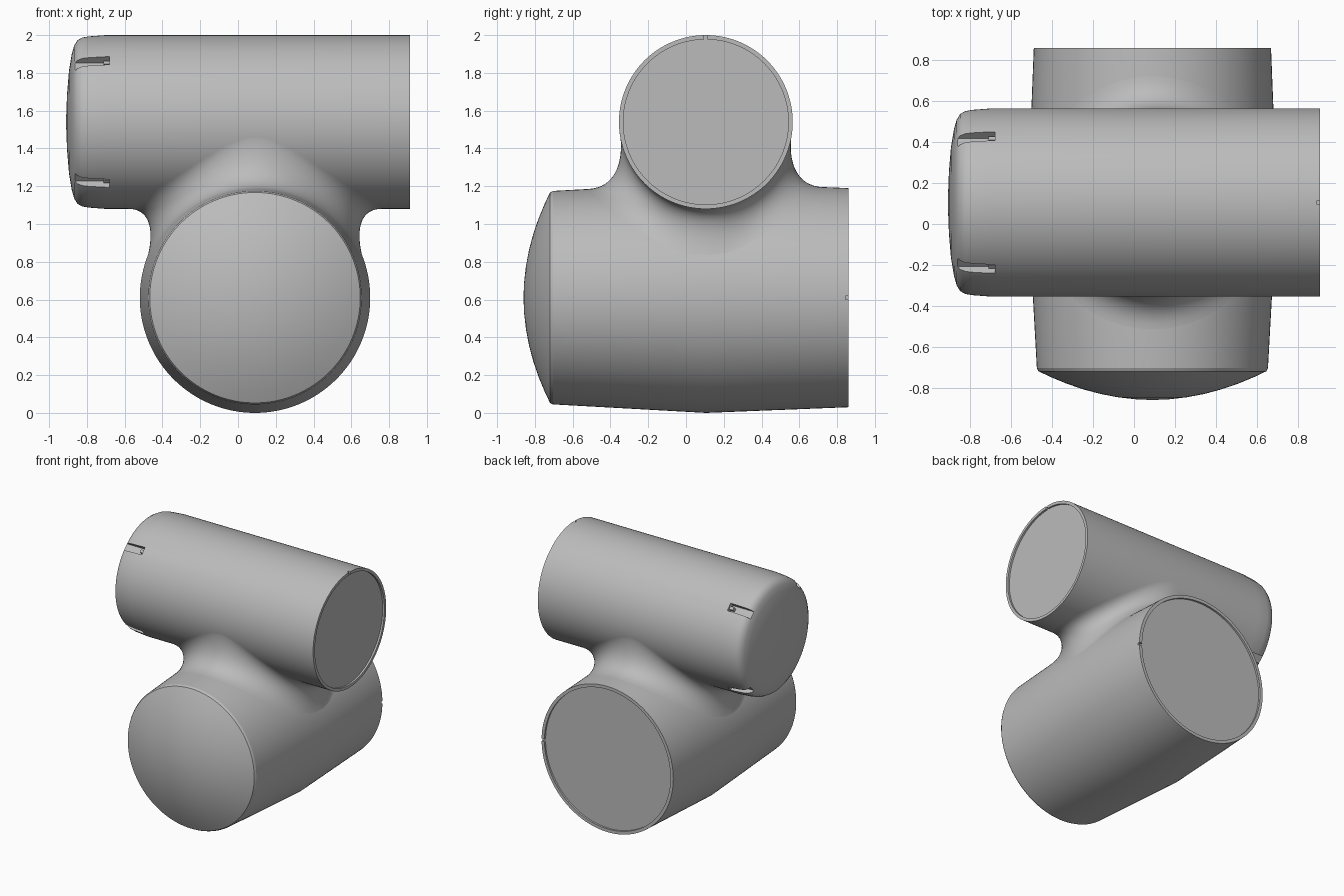
import bpy, bmesh
from math import pi, sin, cos, sqrt, radians
from mathutils import Matrix, Vector

cube = bpy.data.objects.get("Cube")
if cube:
    bpy.data.objects.remove(cube, do_unlink=True)

SEG = 128
UPPER = Vector((0, 0.105, 1.54))     # axis of the cross tube
LOWER = Vector((0.09, 0, 0.61))      # axis of the main tube
UP_R = 0.46

grey = bpy.data.materials.new("plain_grey")
grey.use_nodes = True
COLOUR = (0.5, 0.5, 0.5, 1)
grey.diffuse_color = COLOUR
grey.node_tree.nodes["Principled BSDF"].inputs["Base Color"].default_value = COLOUR


def finish(name, bm):
    bmesh.ops.recalc_face_normals(bm, faces=bm.faces)
    mesh = bpy.data.meshes.new(name)
    bm.to_mesh(mesh)
    bm.free()
    mesh.materials.append(grey)
    ob = bpy.data.objects.new(name, mesh)
    bpy.context.collection.objects.link(ob)
    return ob


def smooth(ob, angle=30):
    bpy.ops.object.select_all(action="DESELECT")
    ob.select_set(True)
    bpy.context.view_layer.objects.active = ob
    bpy.ops.object.shade_smooth_by_angle(angle=radians(angle))


def skin(bm, rings):
    """Join successive closed rings of vertices with quads."""
    for a, b in zip(rings, rings[1:]):
        for i in range(len(a)):
            j = (i + 1) % len(a)
            bm.faces.new((a[i], a[j], b[j], b[i]))


def lathe(name, profile, matrix):
    """Solid of revolution from (position along axis, radius) pairs."""
    bm = bmesh.new()
    rings = [[bm.verts.new((r * cos(2 * pi * i / SEG), r * sin(2 * pi * i / SEG), h))
              for i in range(SEG)] for h, r in profile]
    skin(bm, rings)
    bm.faces.new(rings[0])
    bm.faces.new(rings[-1])
    bm.transform(matrix)
    return finish(name, bm)


def box(name, size, matrix):
    bm = bmesh.new()
    bmesh.ops.create_cube(bm, size=1, matrix=matrix @ Matrix.Diagonal((*size, 1)))
    return finish(name, bm)


def cut(ob, cutter):
    """Subtract a cutter, apply the result and discard the cutter."""
    cutter.hide_render = True
    mod = ob.modifiers.new("cut", "BOOLEAN")
    mod.operation, mod.solver, mod.object = "DIFFERENCE", "EXACT", cutter
    bpy.ops.object.select_all(action="DESELECT")
    bpy.context.view_layer.objects.active = ob
    bpy.ops.object.modifier_apply(modifier=mod.name)
    bpy.data.objects.remove(cutter, do_unlink=True)


# Cross tube: rounded closed end, recessed disc at the other end
cap = [(-0.91, 0.02), (-0.905, 0.15), (-0.895, 0.27), (-0.88, 0.36), (-0.867, 0.405),
       (-0.85, 0.433), (-0.825, 0.447), (-0.79, 0.453), (-0.7, UP_R)]
cross_tube = lathe("cross_tube", cap + [(0.91, UP_R), (0.91, 0.437), (0.895, 0.437)],
                   Matrix.Translation(UPPER) @ Matrix.Rotation(pi / 2, 4, "Y"))

# Main tube: shallow dome at the front, widest in the middle, recessed disc behind
dome = [(-0.86 + 0.14 * t * t, 0.557 * t) for t in (0.03, 0.15, 0.3, 0.45, 0.6, 0.75, 0.9, 1)]
main_tube = lathe("main_tube", dome + [(-0.705, 0.565), (0.105, 0.61), (0.86, 0.58),
                                       (0.86, 0.555), (0.845, 0.555)],
                  Matrix.Translation(LOWER) @ Matrix.Rotation(-pi / 2, 4, "X"))

# Small key notches in the open rims
cut(cross_tube, box("notch_cutter", (0.03, 0.02, 0.05),
                    Matrix.Translation((0.91, UPPER.y, UPPER.z + 0.448))))
cut(main_tube, box("notch_cutter", (0.05, 0.03, 0.02),
                   Matrix.Translation((LOWER.x + 0.567, 0.86, LOWER.z))))

# Four clip slots around the rounded end, each with a small tab
for k in range(4):
    turn = Matrix.Translation(UPPER) @ Matrix.Rotation(pi / 4 + k * pi / 2, 4, "X")
    cut(cross_tube, box("slot_cutter", (0.22, 0.06, 0.1),
                        turn @ Matrix.Translation((-0.79, 0, 0.463))))
    box("clip_tab", (0.035, 0.024, 0.04), turn @ Matrix.Translation((-0.695, 0, 0.425)))

smooth(cross_tube)
smooth(main_tube, 20)


# Neck: filleted blend lofted between the two tubes
def on_lower(x, y):
    r = 0.61 - (0.0555 if y < 0 else 0.04) * abs(y)
    return Vector((x, y, LOWER.z + sqrt(r * r - x * x)))


def on_upper(x, y):
    return Vector((x, y, UPPER.z - sqrt(UP_R ** 2 - y * y)))


bm = bmesh.new()
STEPS = 20
rings = [[] for _ in range(STEPS + 1)]
for i in range(SEG):
    c, s = cos(2 * pi * i / SEG), sin(2 * pi * i / SEG)
    p = (on_lower(0.595 * c, 0.62 * s), on_lower(0.53 * c, 0.44 * s),
         on_upper(0.53 * c, 0.44 * s), on_upper(0.67 * c, 0.456 * s))
    for k, ring in enumerate(rings):
        t = k / STEPS
        u = 1 - t
        point = p[0] * u ** 3 + p[1] * 3 * u * u * t + p[2] * 3 * u * t * t + p[3] * t ** 3
        ring.append(bm.verts.new(point + Vector((LOWER.x, UPPER.y, 0))))
skin(bm, rings)
neck = finish("neck_fillet", bm)
smooth(neck, 60)
